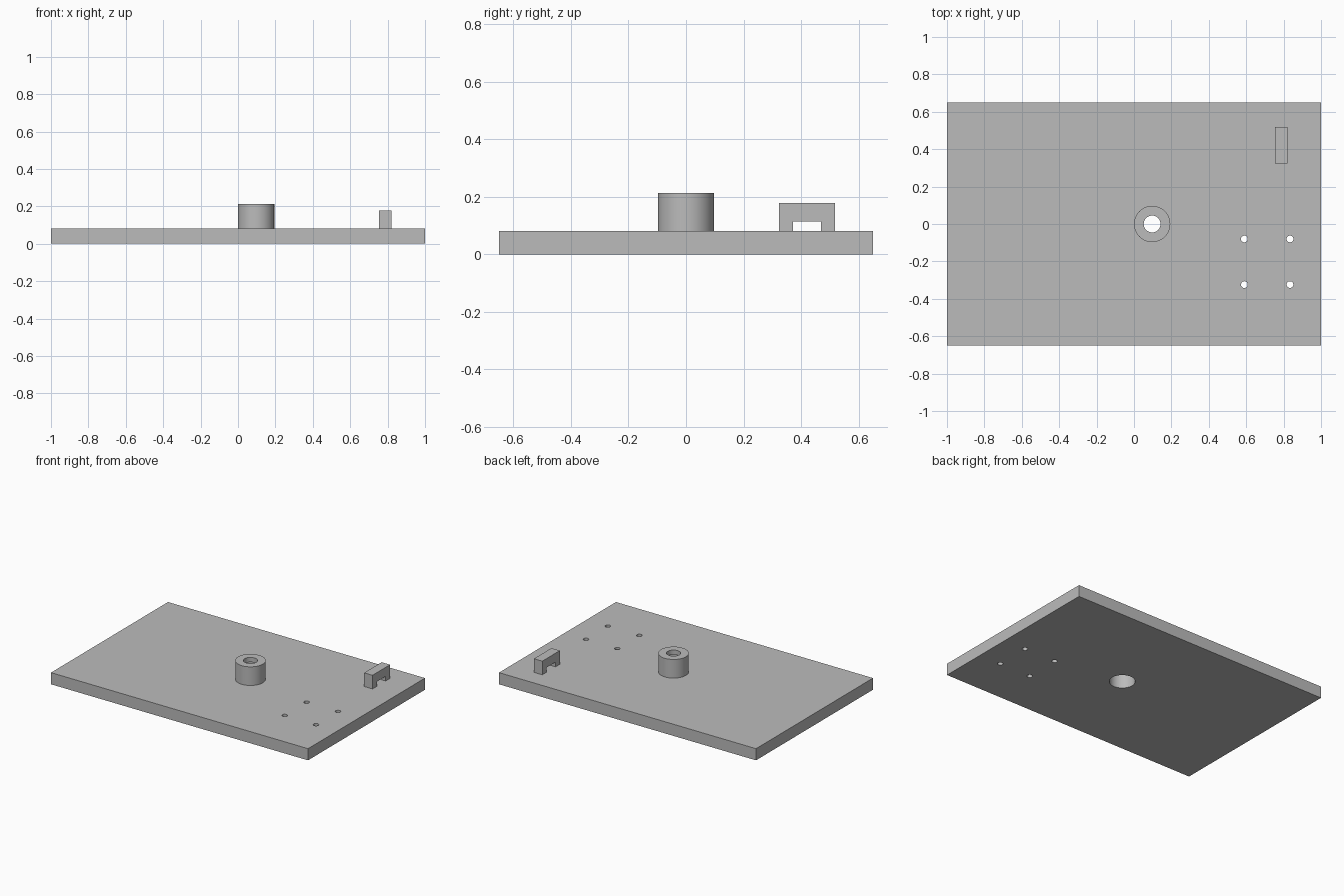
import bpy, bmesh, math

cube = bpy.data.objects.get("Cube")
if cube:
    bpy.data.objects.remove(cube, do_unlink=True)

grey = bpy.data.materials.new("plain grey")
grey.use_nodes = True
colour = (0.5, 0.5, 0.5, 1)
grey.diffuse_color = colour
grey.node_tree.nodes["Principled BSDF"].inputs["Base Color"].default_value = colour

PLATE_TOP, BOSS_TOP, BOSS_X = 0.082, 0.213, 0.097


def finish(name, bm):
    bmesh.ops.recalc_face_normals(bm, faces=bm.faces)
    mesh = bpy.data.meshes.new(name)
    bm.to_mesh(mesh)
    bm.free()
    mesh.materials.append(grey)
    obj = bpy.data.objects.new(name, mesh)
    bpy.context.collection.objects.link(obj)
    return obj


def prism(name, outline, axis, start, end):
    """Extrude a closed outline along x (0) or z (2)."""
    bm = bmesh.new()
    at = (lambda a, b: (start, a, b)) if axis == 0 else (lambda a, b: (a, b, start))
    face = bm.faces.new([bm.verts.new(at(a, b)) for a, b in outline])
    new = bmesh.ops.extrude_face_region(bm, geom=[face])["geom"]
    shift = [0, 0, 0]
    shift[axis] = end - start
    bmesh.ops.translate(bm, vec=shift, verts=[g for g in new if isinstance(g, bmesh.types.BMVert)])
    return finish(name, bm)


def cylinder(name, x, y, radius, bottom, top, sides=64):
    step = math.tau / sides
    ring = [(x + radius * math.cos(i * step), y + radius * math.sin(i * step)) for i in range(sides)]
    return prism(name, ring, 2, bottom, top)


def cut(obj, cutters):
    bpy.context.view_layer.objects.active = obj
    for cutter in cutters:
        mod = obj.modifiers.new("cut", 'BOOLEAN')
        mod.operation = 'DIFFERENCE'
        mod.solver = 'EXACT'
        mod.object = cutter
        bpy.ops.object.modifier_apply(modifier=mod.name)


# Plate, boss and bridge-shaped clip
plate = prism("base_plate", [(-1, -0.65), (1, -0.65), (1, 0.65), (-1, 0.65)], 2, 0, PLATE_TOP)
boss = cylinder("bearing_boss", BOSS_X, 0, 0.097, PLATE_TOP, BOSS_TOP)
clip_outline = [(0.324, PLATE_TOP), (0.324, 0.178), (0.519, 0.178), (0.519, PLATE_TOP),
                (0.47, PLATE_TOP), (0.47, 0.115), (0.372, 0.115), (0.372, PLATE_TOP)]
clip = prism("cable_clip", clip_outline, 0, 0.755, 0.82)

# Stepped bore: wide pocket from below, narrow opening through the top lip
pocket = cylinder("pocket_cutter", BOSS_X, 0, 0.082, -0.05, 0.18)
opening = cylinder("opening_cutter", BOSS_X, 0, 0.045, 0.1, 0.3)

# Square pattern of four screw holes
screws = [cylinder("screw_cutter", 0.712 + sx * 0.122, -0.202 + sy * 0.122, 0.018, -0.05, 0.15, 32)
          for sx in (-1, 1) for sy in (-1, 1)]

cut(plate, [pocket] + screws)
cut(boss, [pocket, opening])
for cutter in [pocket, opening] + screws:
    bpy.data.objects.remove(cutter, do_unlink=True)

# Smooth round walls with sharp rims
for obj in (plate, boss):
    bpy.ops.object.select_all(action='DESELECT')
    obj.select_set(True)
    bpy.context.view_layer.objects.active = obj
    bpy.ops.object.shade_smooth_by_angle(angle=math.radians(30))
